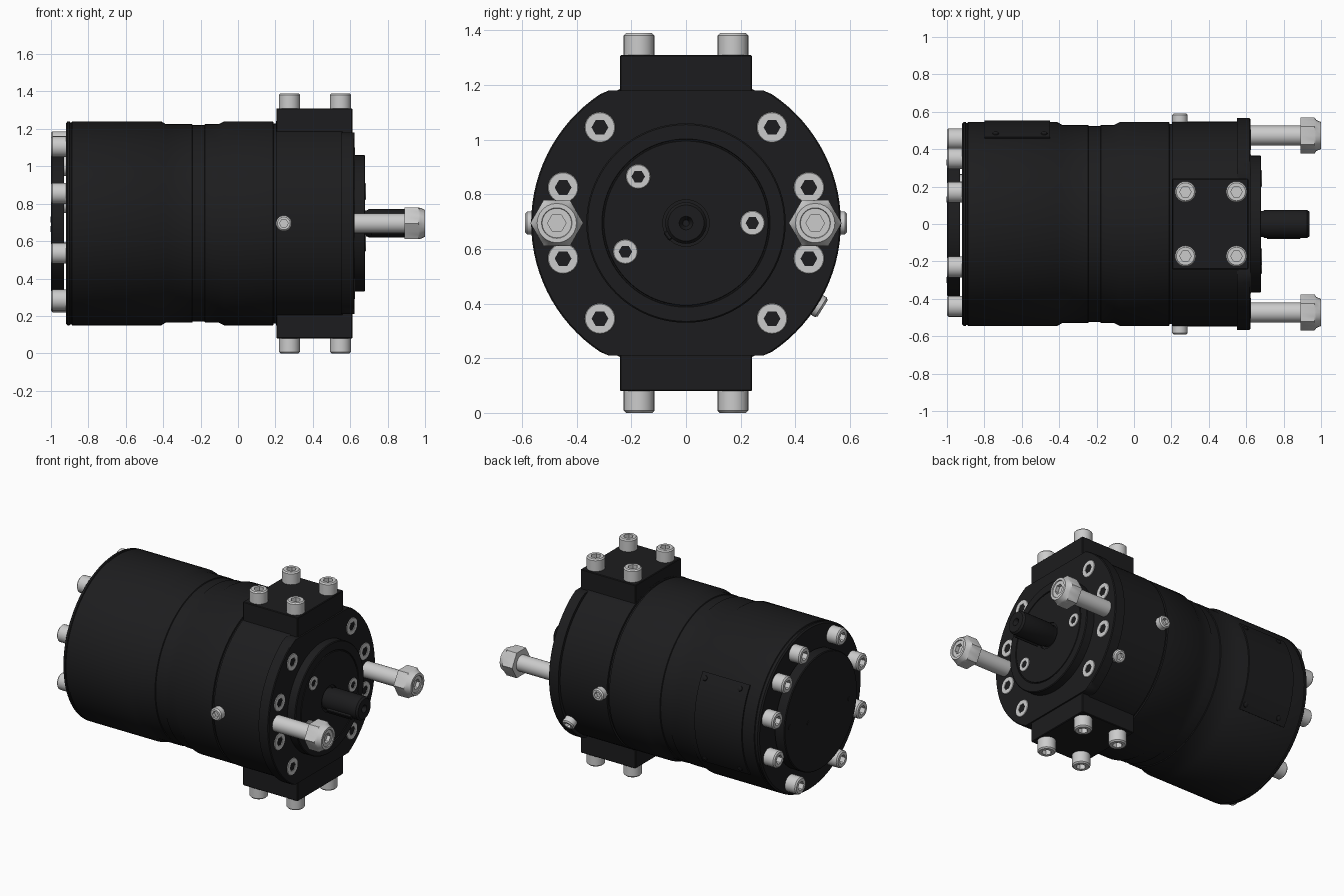
import bpy, bmesh, math
from mathutils import Vector

if "Cube" in bpy.data.objects:
    bpy.data.objects.remove(bpy.data.objects["Cube"])

CZ = 0.695  # height of the motor axis
black = bpy.data.materials.new("black_paint")
black.diffuse_color = (0.012, 0.012, 0.013, 1)
black.use_nodes = True
black.node_tree.nodes["Principled BSDF"].inputs["Base Color"].default_value = black.diffuse_color


def finish(name, bm, mat=None):
    bmesh.ops.recalc_face_normals(bm, faces=bm.faces)
    for f in bm.faces:
        f.smooth = True
    for e in bm.edges:
        e.smooth = len(e.link_faces) == 2 and e.calc_face_angle(0) < math.radians(32)
    me = bpy.data.meshes.new(name)
    bm.to_mesh(me)
    bm.free()
    ob = bpy.data.objects.new(name, me)
    bpy.context.collection.objects.link(ob)
    if mat:
        me.materials.append(mat)
    return ob


def lathe(name, profile, origin, axis, seg=24, mat=None, clip=9):
    """Rings of (distance, radius) along axis; a third item makes the ring hexagonal."""
    o, d = Vector(origin), Vector(axis).normalized()
    u = Vector((0, 1, 0)) if abs(d.x) > 0.5 else Vector((1, 0, 0))
    v = d.cross(u)
    bm = bmesh.new()
    rings = []
    for h, r, *hexa in profile:
        ring = []
        for i in range(seg):
            a = 2 * math.pi * i / seg
            k = r
            if hexa:
                k = r * math.cos(math.pi / 6) / math.cos(a % (math.pi / 3) - math.pi / 6)
            side = max(-clip, min(clip, k * math.sin(a)))
            ring.append(bm.verts.new(o + d * h + u * k * math.cos(a) + v * side))
        rings.append(ring)
    for p, q in zip(rings, rings[1:]):
        for i in range(seg):
            j = (i + 1) % seg
            bm.faces.new((p[i], p[j], q[j], q[i]))
    bm.faces.new(rings[0])
    bm.faces.new(rings[-1])
    return finish(name, bm, mat)


def screw(name, pos, axis, r, h, depth=0.03):
    """Socket head screw standing h above pos."""
    c = min(0.008, h * 0.6)
    s = max(h * 0.5, 0.02)
    lathe(name, [(-depth, r), (h - c, r), (h, r - c), (h, r * 0.55, 1),
                 (h - s, r * 0.55, 1)], pos, axis)


def box(name, lo, hi, mat):
    bm = bmesh.new()
    bmesh.ops.create_cube(bm, size=1)
    for p in bm.verts:
        p.co = Vector([(a + b) / 2 + c * (b - a) for a, b, c in zip(lo, hi, p.co)])
    bmesh.ops.bevel(bm, geom=bm.edges[:], offset=0.004, segments=1, affect='EDGES')
    return finish(name, bm, mat)


AX = (0, 0, CZ)
X = (1, 0, 0)

# Main housing with its seams and narrower waist
lathe("housing", [(-0.92, 0.535), (-0.912, 0.545), (-0.9, 0.545), (-0.897, 0.54),
                  (-0.89, 0.54), (-0.887, 0.545), (-0.41, 0.545), (-0.385, 0.53),
                  (-0.245, 0.53), (-0.242, 0.525), (-0.18, 0.525), (-0.177, 0.53),
                  (-0.105, 0.53), (-0.075, 0.545), (0.188, 0.545), (0.19, 0.535),
                  (0.202, 0.535), (0.204, 0.547), (0.56, 0.547)], AX, X, 96, black)
# Front flange, cut flat above and below
lathe("front_flange", [(0.55, 0.567), (0.617, 0.567), (0.622, 0.562)], AX, X, 96, black, 0.485)
# Pilot boss with a shallow ring groove
lathe("pilot_boss", [(0.61, 0.365), (0.675, 0.365), (0.68, 0.36), (0.68, 0.308),
                     (0.674, 0.306), (0.674, 0.302), (0.68, 0.3), (0.68, 0.085),
                     (0.67, 0.085)], AX, X, 96, black)
# Rear cover
lathe("rear_cover", [(-0.93, 0.385), (-0.995, 0.385), (-1.0, 0.38)], AX, X, 64, black)
for y, z in ((-0.3, -0.03), (0.13, -0.03), (0.33, 0.02)):
    lathe("cover_pin", [(0, 0.016), (0.004, 0.016)], (-0.999, y, CZ + z), (-1, 0, 0), 12, black)

# Output shaft, centre hole and key
lathe("shaft", [(0.64, 0.07), (0.69, 0.07), (0.7, 0.076), (0.925, 0.076), (0.937, 0.066),
                (0.937, 0.025), (0.91, 0.012)], AX, X, 32, black)
key = box("shaft_key", (0.71, 0.04, -0.018), (0.89, 0.089, 0.018), black)
key.rotation_euler.x = math.radians(215)
key.location.z = CZ

# Top and bottom port blocks with their screws
for s, label in ((1, "top"), (-1, "bottom")):
    z0, z1 = sorted((CZ + s * 0.3, CZ + s * 0.615))
    box(label + "_block", (0.205, -0.242, z0), (0.612, 0.242, z1), black)
    for x in (0.275, 0.548):
        for y in (-0.172, 0.172):
            screw(label + "_block_screw", (x, y, CZ + s * 0.615), (0, 0, s), 0.056, 0.08 - 0.0)
            bpy.context.collection.objects[-1].scale.z = 1

# Mirrored flange screws, studs with nuts and side plugs
for s in (-1, 1):
    for y, z in ((0.315, 0.35), (0.315, -0.35), (0.45, 0.13), (0.45, -0.13)):
        screw("flange_screw", (0.622, s * y, CZ + z), X, 0.056, 0.004)
    lathe("stud_and_nut", [(0.6, 0.053), (0.89, 0.053), (0.89, 0.097, 1), (0.965, 0.097, 1),
                           (0.975, 0.083), (1.0, 0.072), (1.0, 0.056), (0.994, 0.054),
                           (0.994, 0.034, 1), (0.97, 0.034, 1)], (0, s * 0.473, CZ), X)
    screw("side_plug", (0.245, s * 0.545, CZ), (0, s, 0), 0.042, 0.045)
a = math.radians(-32)
d = Vector((0, math.cos(a), math.sin(a)))
screw("angled_plug", Vector((0.527, 0, CZ)) + d * 0.545, d, 0.042, 0.045)

# Screws in the pilot face
for y, z in ((-0.175, 0.17), (0.243, 0), (-0.222, -0.105)):
    screw("pilot_screw", (0.68, y, CZ + z), X, 0.045, 0.004)

# Rear screws, unevenly spaced round the cover
for y, z in ((0.17, 0.436), (0.35, 0.31), (0.455, 0.11), (0.44, -0.155), (0.21, -0.42),
             (-0.23, 0.41), (-0.23, -0.41), (-0.44, 0.16), (-0.44, -0.16)):
    screw("rear_screw", (-0.92, y, CZ + z), (-1, 0, 0), 0.056, 0.08)

# Curved blank plate on the far side with four rivets
bm = bmesh.new()
rows = []
for i in range(17):
    a = math.radians(-33 + 66 * i / 16)
    rows.append([bm.verts.new((x, r * math.cos(a), CZ + r * math.sin(a)))
                 for x, r in ((-0.8, 0.535), (-0.8, 0.554), (-0.45, 0.554), (-0.45, 0.535))])
for p, q in zip(rows, rows[1:]):
    for i in range(4):
        j = (i + 1) % 4
        bm.faces.new((p[i], p[j], q[j], q[i]))
bm.faces.new(rows[0])
bm.faces.new(rows[-1])
finish("blank_plate", bm, black)
for x in (-0.74, -0.48):
    for t in (-29, 29):
        d = Vector((0, math.cos(math.radians(t)), math.sin(math.radians(t))))
        lathe("plate_rivet", [(0, 0.018), (0.006, 0.016), (0.01, 0.008)],
              Vector((x, 0, CZ)) + d * 0.552, d, 12, black)
